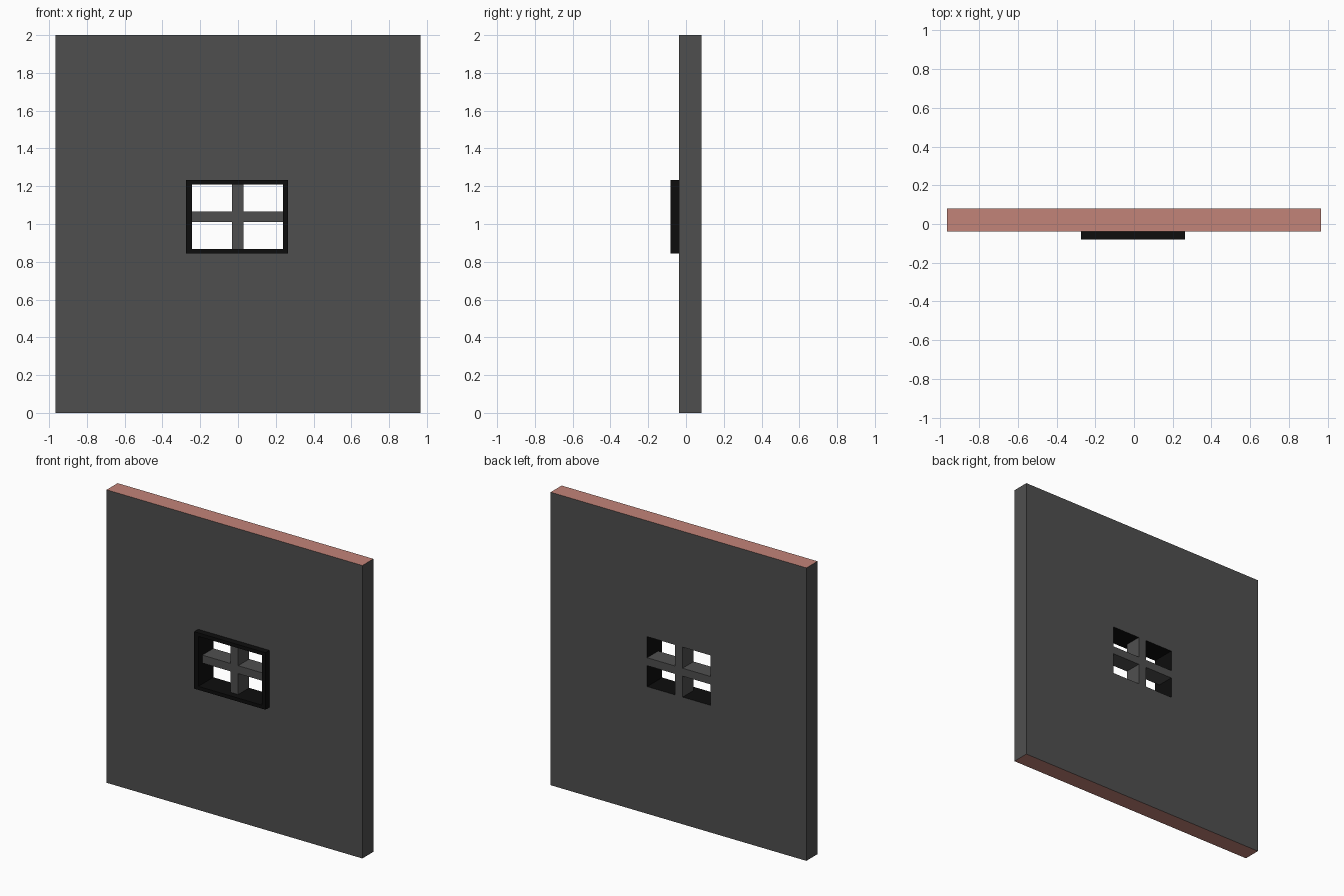
import bpy, bmesh

if "Cube" in bpy.data.objects:
    bpy.data.objects.remove(bpy.data.objects["Cube"])


def material(name, rgb):
    m = bpy.data.materials.new(name)
    m.diffuse_color = (*rgb, 1)
    m.use_nodes = True
    m.node_tree.nodes["Principled BSDF"].inputs["Base Color"].default_value = m.diffuse_color
    return m


GREY = material("dark grey", (0.078, 0.078, 0.078))
BRICK = material("brick red", (0.54, 0.23, 0.19))
BLACK = material("black", (0.004, 0.004, 0.004))


def finish(name, bm, mats, rule=None):
    bmesh.ops.recalc_face_normals(bm, faces=bm.faces[:])
    bm.normal_update()
    if rule:
        for f in bm.faces:
            f.material_index = rule(f)
    me = bpy.data.meshes.new(name)
    bm.to_mesh(me)
    bm.free()
    for m in mats:
        me.materials.append(m)
    ob = bpy.data.objects.new(name, me)
    bpy.context.collection.objects.link(ob)
    return ob


def extrude_y(bm, faces, depth):
    """Extrude flat faces along +y, keeping the start cap."""
    new = bmesh.ops.extrude_face_region(bm, geom=faces, use_keep_orig=True)["geom"]
    bmesh.ops.translate(bm, vec=(0, depth, 0),
                        verts=[g for g in new if isinstance(g, bmesh.types.BMVert)])


def ring(outer, inner, y0, y1):
    """Rectangular slab with a rectangular opening; rects are x0, x1, z0, z1."""
    bm = bmesh.new()
    loops = []
    for xa, xb, za, zb in (outer, inner):
        loops.append([bm.verts.new((x, y0, z))
                      for x, z in ((xa, za), (xb, za), (xb, zb), (xa, zb))])
    o, i = loops
    faces = [bm.faces.new((o[k], o[(k + 1) % 4], i[(k + 1) % 4], i[k])) for k in range(4)]
    extrude_y(bm, faces, y1 - y0)
    return bm


FRONT, BACK = -0.038, 0.081
OPENING = (-0.243, 0.237, 0.868, 1.209)


# wall: brick top and bottom edges, black lining inside the opening
def wall_rule(f):
    c = f.calc_center_median()
    if abs(f.normal.y) > 0.5:
        return 0
    if abs(c.x) < 0.5 and 0.5 < c.z < 1.5:
        return 2
    return 1 if abs(f.normal.z) > 0.5 else 0


finish("wall", ring((-0.966, 0.966, 0, 2), OPENING, FRONT, BACK),
       [GREY, BRICK, BLACK], wall_rule)

# projecting window frame
finish("window_frame", ring((-0.274, 0.264, 0.844, 1.233), OPENING, -0.081, FRONT), [BLACK])

# cross-shaped glazing bars, as deep as the wall
x0, x1, z0, z1 = OPENING
a, b, c, d = -0.031, 0.028, 1.011, 1.065
profile = [(a, z0), (b, z0), (b, c), (x1, c), (x1, d), (b, d),
           (b, z1), (a, z1), (a, d), (x0, d), (x0, c), (a, c)]
bm = bmesh.new()
face = bm.faces.new([bm.verts.new((x, FRONT, z)) for x, z in profile])
extrude_y(bm, [face], BACK - FRONT)
finish("window_bars", bm, [GREY])
